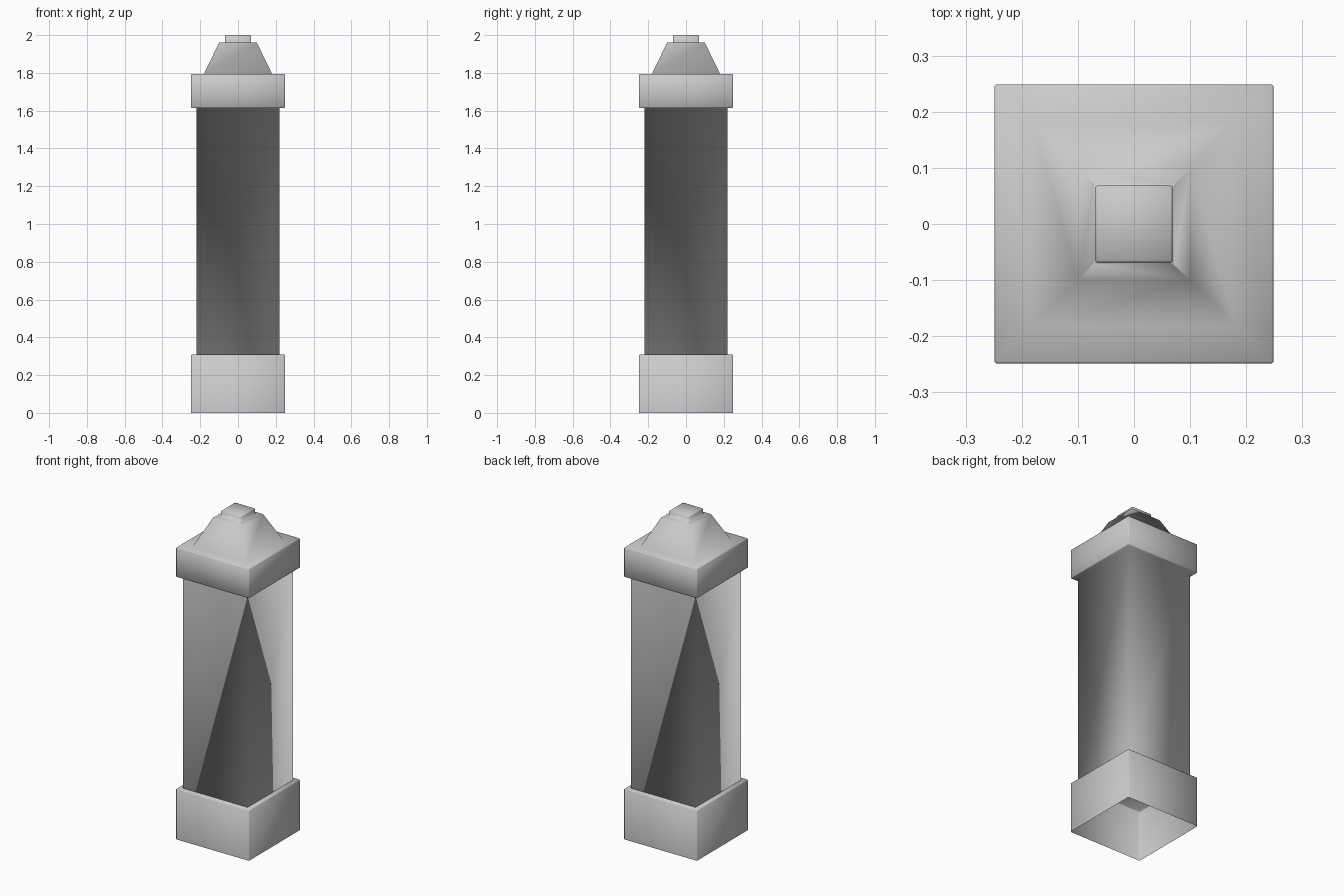
import bpy, bmesh

cube = bpy.data.objects.get("Cube")
if cube:
    bpy.data.objects.remove(cube, do_unlink=True)

# Single grey finish
COLOUR = (0.6, 0.6, 0.6, 1)
grey = bpy.data.materials.new("stone_grey")
grey.use_nodes = True
grey.diffuse_color = COLOUR
grey.node_tree.nodes["Principled BSDF"].inputs["Base Color"].default_value = COLOUR

CORNERS = [(-1, -1), (1, -1), (1, 1), (-1, 1)]


def square_shell(name, profile, closed_bottom):
    """Skin square rings given as (half width, height, bevelled), closed on top."""
    bm = bmesh.new()
    rings = [[bm.verts.new((x * r, y * r, z)) for x, y in CORNERS] for r, z, _ in profile]
    for low, high in zip(rings, rings[1:]):
        for i in range(4):
            j = (i + 1) % 4
            bm.faces.new((low[i], low[j], high[j], high[i]))
    bm.faces.new(rings[-1])
    if closed_bottom:
        bm.faces.new(rings[0][::-1])
    bm.normal_update()

    # Fine bevel on the outward edges of the blocky parts
    rims = {v for ring, (_, _, bevelled) in zip(rings, profile) if bevelled for v in ring}
    edges = [e for e in bm.edges
             if e.is_manifold and rims.issuperset(e.verts) and e.calc_face_angle_signed() > 0]
    bmesh.ops.bevel(bm, geom=edges, offset=0.004, offset_type='OFFSET',
                    segments=1, profile=0.5, affect='EDGES')
    for face in bm.faces:
        face.smooth = True
    mesh = bpy.data.meshes.new(name)
    bm.to_mesh(mesh)
    bm.free()
    mesh.materials.append(grey)
    obj = bpy.data.objects.new(name, mesh)
    bpy.context.collection.objects.link(obj)


BASE, SHAFT, KNOB = 0.249, 0.22, 0.069

# Wide hollow base, open underneath
square_shell("base", [(BASE, 0, True), (BASE, 0.31, True)], closed_bottom=False)

# Shaft, overhanging cap, tapered roof and knob
square_shell("shaft_and_cap", [
    (SHAFT, 0.31, False), (SHAFT, 1.613, False),
    (BASE, 1.613, True), (BASE, 1.795, True),
    (0.18, 1.795, False), (0.10, 1.96, False),
    (KNOB, 1.96, True), (KNOB, 2.0, True),
], closed_bottom=True)
